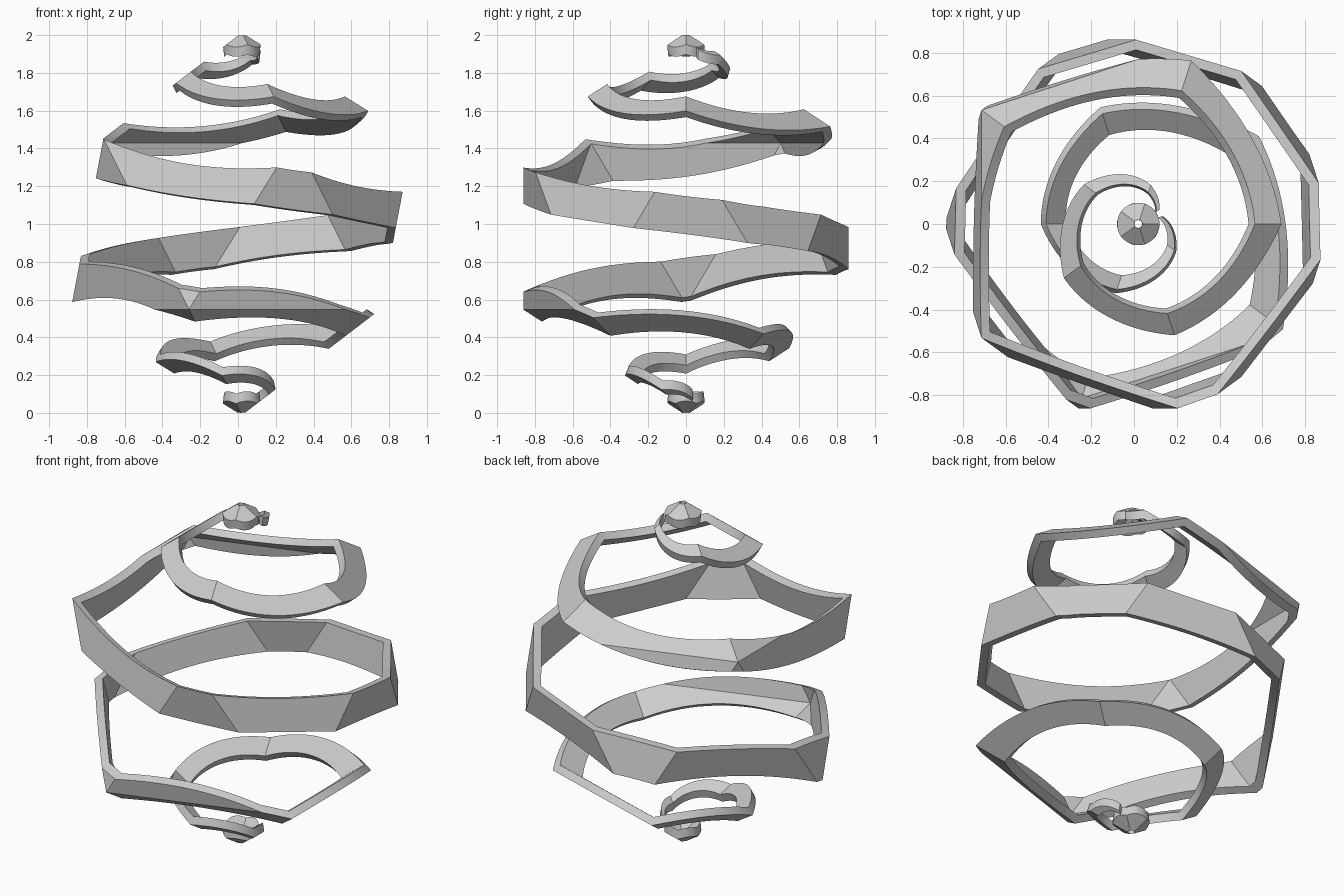
import bpy, bmesh
from math import sin, cos, radians, pi, sqrt
from mathutils import Vector

if "Cube" in bpy.data.objects:
    bpy.data.objects.remove(bpy.data.objects["Cube"])

R = 1.0125                      # circumradius of the twenty-sided shell
INNER = 0.945                   # inner wall scale
CENTRE = Vector((0.02, 0, 1))
MID = 386                       # winding angle where the ribbon crosses the equator

grey = bpy.data.materials.new("plain grey")
grey.diffuse_color = (0.6, 0.6, 0.6, 1)
grey.use_nodes = True
grey.node_tree.nodes["Principled BSDF"].inputs["Base Color"].default_value = (0.6, 0.6, 0.6, 1)

# Corners, edges and face directions of an icosahedron standing on a corner
h, r = 1 / sqrt(5), 2 / sqrt(5)
corners = [Vector((0, 0, 1)), Vector((0, 0, -1))]
for i in range(5):
    a = radians(72 * i)
    corners.append(Vector((r * cos(a), r * sin(a), h)))
    corners.append(Vector((-r * cos(a), -r * sin(a), -h)))


def near(a, b):
    return 0.1 < (a - b).length < 1.1


n = len(corners)
pairs = [(i, j) for i in range(n) for j in range(i) if near(corners[i], corners[j])]
facings = [(corners[i] + corners[j] + corners[k]).normalized()
           for i, j in pairs for k in range(j)
           if near(corners[i], corners[k]) and near(corners[j], corners[k])]
crease_planes = []
for i, j in pairs:
    p = corners[i].cross(corners[j]).normalized()
    if all(abs(p.dot(q)) < 0.999 for q in crease_planes):
        crease_planes.append(p)
inradius = R * facings[0].dot(corners[pairs[0][0]])
inradius = R * max(f.dot(corners[0]) for f in facings)


def direction(turn, polar):
    t, p = radians(turn), radians(polar)
    return Vector((sin(p) * cos(t), sin(p) * sin(t), cos(p)))


def shell_strip(name, rails, closed=False):
    """Strip between two rails of directions, creased onto the shell and thickened."""
    bm = bmesh.new()
    rows = [[bm.verts.new(a.lerp(b, k / 3).normalized()) for k in range(4)] for a, b in rails]
    if closed:
        rows.append(rows[0])
    for u, v in zip(rows, rows[1:]):
        for k in range(3):
            bm.faces.new((u[k], u[k + 1], v[k + 1], v[k]))
    for p in crease_planes:
        bmesh.ops.bisect_plane(bm, geom=bm.verts[:] + bm.edges[:] + bm.faces[:],
                               dist=1e-5, plane_co=(0, 0, 0), plane_no=p)
    for v in bm.verts:
        v.co *= inradius / max(f.dot(v.co) for f in facings)
    out = bmesh.ops.extrude_face_region(bm, geom=bm.faces[:], use_keep_orig=True)
    for v in out["geom"]:
        if isinstance(v, bmesh.types.BMVert):
            v.co *= INNER
    bmesh.ops.recalc_face_normals(bm, faces=bm.faces[:])
    mesh = bpy.data.meshes.new(name)
    bm.to_mesh(mesh)
    bm.free()
    mesh.materials.append(grey)
    ob = bpy.data.objects.new(name, mesh)
    ob.location = CENTRE
    bpy.context.collection.objects.link(ob)


# Ribbon borders as polar angles: narrow at the tip, widening to the equator
def upper_half(turn):
    s = turn + 144
    if s < 0:
        return 22.4 + 0.089 * s, 29.9 + 0.124 * s
    return 22.4 + 0.1146 * s, 29.9 + 0.1268 * s


def borders(turn):
    if turn <= MID:
        return upper_half(turn)
    a, b = upper_half(2 * MID - turn)
    return 180 - b, 180 - a


START = -326
turns = range(START, 2 * MID - START + 1, 4)
shell_strip("spiral_ribbon", [[direction(t, p) for p in borders(t)] for t in turns])

# Small pierced caps at both poles
for name, flip in (("top_cap", 0), ("bottom_cap", 180)):
    shell_strip(name, [[direction(t, abs(flip - p)) for p in (1.1, 6)]
                       for t in range(0, 360, 6)], closed=True)
